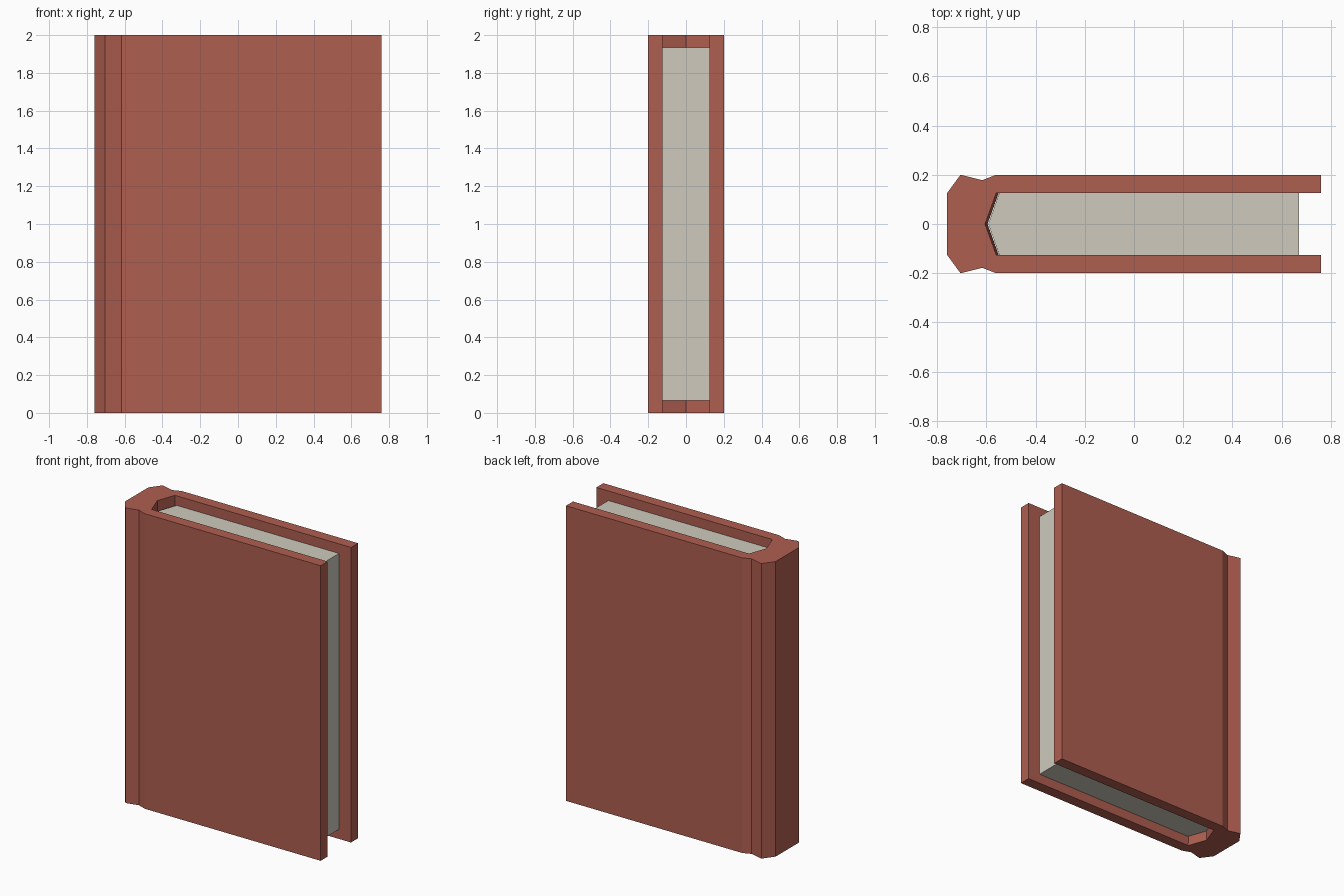
import bpy, bmesh

if "Cube" in bpy.data.objects:
    bpy.data.objects.remove(bpy.data.objects["Cube"])


def material(name, color):
    m = bpy.data.materials.new(name)
    m.diffuse_color = (*color, 1.0)
    m.use_nodes = True
    m.node_tree.nodes["Principled BSDF"].inputs["Base Color"].default_value = m.diffuse_color
    return m


def mirrored(half):
    """Close a half outline (y >= 0) by mirroring it across y = 0."""
    return half + [(x, -y) for x, y in reversed(half) if y > 0]


def prism(name, bottom, top, z0, z1, mat):
    """Solid between two matching outlines at heights z0 and z1."""
    bm = bmesh.new()
    low = [bm.verts.new((x, y, z0)) for x, y in bottom]
    high = [bm.verts.new((x, y, z1)) for x, y in top]
    n = len(low)
    bm.faces.new(low)
    bm.faces.new(high)
    for i in range(n):
        j = (i + 1) % n
        bm.faces.new((low[i], low[j], high[j], high[i]))
    bmesh.ops.recalc_face_normals(bm, faces=bm.faces)
    me = bpy.data.meshes.new(name)
    bm.to_mesh(me)
    bm.free()
    me.materials.append(mat)
    ob = bpy.data.objects.new(name, me)
    bpy.context.collection.objects.link(ob)
    return ob


red = material("cover_red", (0.43, 0.112, 0.08))
cream = material("paper_cream", (0.62, 0.59, 0.515))


# Cover: boards, hinge grooves and bevelled spine in one C-shaped outline
def cover_outline(shift):
    half = [(-0.605 + shift, 0), (-0.56 + shift, 0.125), (0.76, 0.125),
            (0.76, 0.2), (-0.56, 0.2), (-0.617, 0.178), (-0.705, 0.2),
            (-0.76, 0.125)]
    return half + [(x, -y) for x, y in reversed(half) if y > 0]


# The inner spine wall leans slightly towards the pages at the bottom
prism("cover", cover_outline(0.01), cover_outline(0.0), 0.0, 2.0, red)

# Page block: pointed against the spine, recessed on the other three edges
pages = mirrored([(-0.592, 0), (-0.548, 0.125), (0.67, 0.125)])
prism("pages", pages, pages, 0.065, 1.935, cream)
